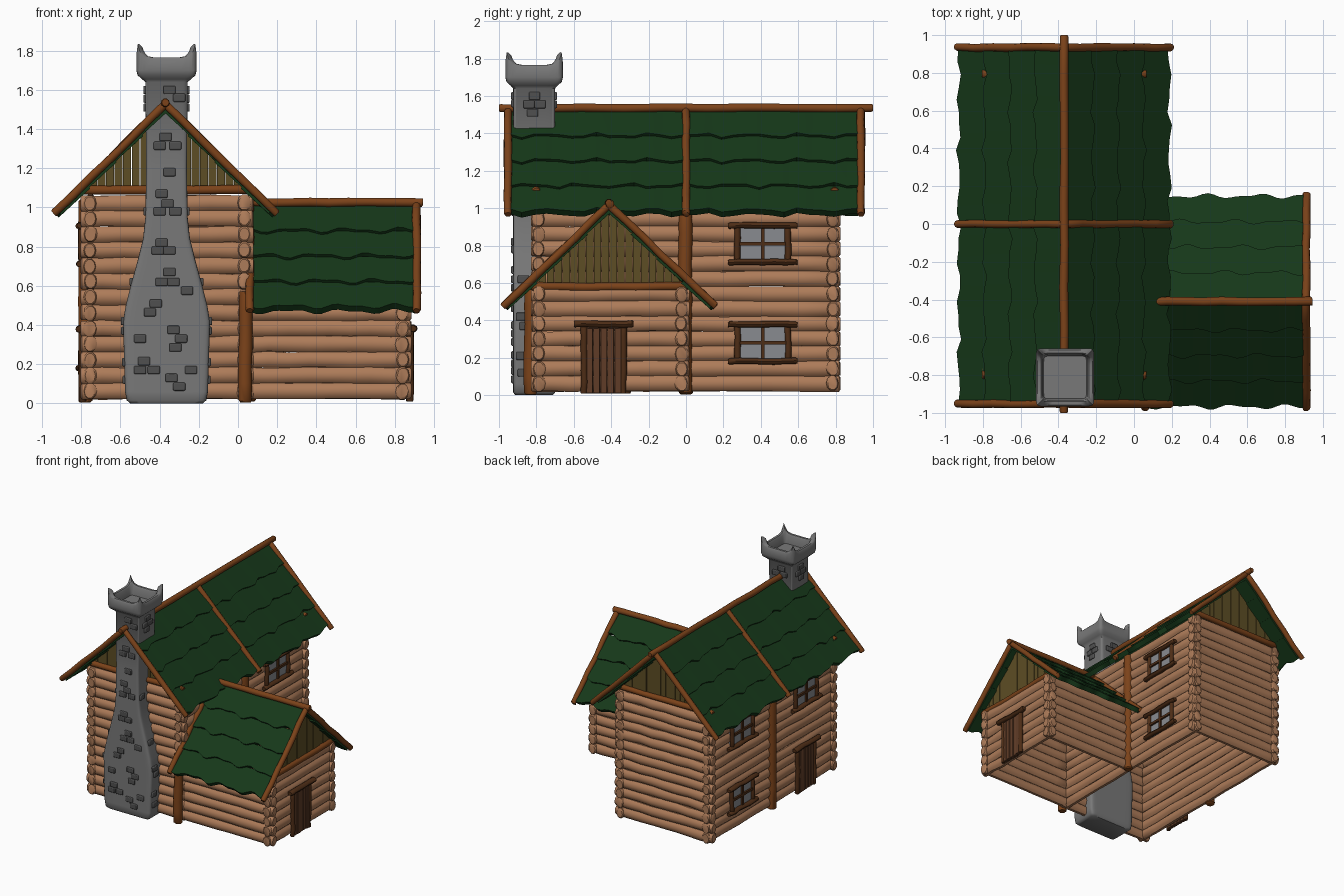
import bpy, bmesh, math, random
from mathutils import Vector, Matrix

if "Cube" in bpy.data.objects:
    bpy.data.objects.remove(bpy.data.objects["Cube"])

random.seed(4)
LOG, BEAM, TRIM = (0.42, 0.20, 0.10), (0.20, 0.055, 0.01), (0.075, 0.026, 0.008)
ROOF, GABLE, DOOR = (0.008, 0.04, 0.01), (0.11, 0.075, 0.018), (0.115, 0.045, 0.02)
STONE, BRICK, GLASS = (0.19, 0.19, 0.19), (0.08, 0.08, 0.08), (0.25, 0.26, 0.28)
mats = {}


def finish(bm, name, color, angle=40, bevel=0):
    bmesh.ops.recalc_face_normals(bm, faces=bm.faces)
    me = bpy.data.meshes.new(name)
    for f in bm.faces:
        f.smooth = True
    bm.to_mesh(me)
    bm.free()
    me.set_sharp_from_angle(angle=math.radians(angle))
    if color not in mats:
        mats[color] = bpy.data.materials.new("mat_%d" % len(mats))
        mats[color].diffuse_color = (*color, 1)
    me.materials.append(mats[color])
    ob = bpy.data.objects.new(name, me)
    bpy.context.collection.objects.link(ob)
    if bevel:
        m = ob.modifiers.new("bevel", 'BEVEL')
        m.width, m.segments = bevel, 2


def loft(bm, rings):
    vs = [[bm.verts.new(p) for p in r] for r in rings]
    n = len(vs[0])
    for a, b in zip(vs, vs[1:]):
        for i in range(n):
            bm.faces.new((a[i], a[(i + 1) % n], b[(i + 1) % n], b[i]))
    bm.faces.new(vs[0])
    bm.faces.new(vs[-1][::-1])


def log(bm, a, b, rh, rv=None, segs=6, wob=0.003, n=10):
    """Slightly wobbly log between two points with rounded ends."""
    a, b, rv = Vector(a), Vector(b), rv or rh
    d = (b - a).normalized()
    u = d.cross(Vector((1, 0, 0) if abs(d.z) > 0.95 else (0, 0, 1))).normalized()
    v = u.cross(d)
    e = 0.008 / (b - a).length
    ts = [0, e] + [i / segs for i in range(1, segs)] + [1 - e, 1]
    rings = []
    for t in ts:
        k = (0.8 if t in (0, 1) else 1) * random.uniform(0.94, 1.05)
        c = a.lerp(b, t) + (u + v) * random.uniform(-wob, wob)
        rings.append([c + u * rh * k * math.cos(q) + v * rv * k * math.sin(q)
                      for q in [2 * math.pi * i / n for i in range(n)]])
    loft(bm, rings)


def box(bm, c, s):
    bmesh.ops.create_cube(bm, size=1, matrix=Matrix.Translation(c) @ Matrix.Diagonal((*s, 1)))


def wall(name, a, b, count):
    bm = bmesh.new()
    for i in range(count):
        z = 0.062 + 0.08 * i
        log(bm, (*a, z), (*b, z), 0.034, 0.043, 8)
    finish(bm, name, LOG)


# log walls of the main house and the side wing (ends cross at the corners)
for nm, y in (("front", -0.79), ("back", 0.785)):
    wall("main_wall_" + nm, (-0.805, y), (0.08, y), 13)
for nm, x in (("left", -0.755), ("right", 0.03)):
    wall("main_wall_" + nm, (x, -0.83), (x, 0.825), 13)
wall("wing_wall_front", (0.05, -0.785), (0.885, -0.785), 7)
wall("wing_wall_back", (0.05, -0.025), (0.885, -0.025), 7)
wall("wing_wall_end", (0.84, -0.83), (0.84, 0.02), 7)


def roof(name, P, v0, v1, apex, half, drop, ridge, barges, gables, base, gw):
    """P maps (across, along ridge, height) to world space."""
    slope = drop / half
    # shingle courses with wavy lower edges
    bm = bmesh.new()
    N = 28
    for sg in (-1, 1):
        nrm = Vector((sg * slope, 1)).normalized()
        for k in range(4):
            ph = random.uniform(0, 6)
            rings = []
            for i in range(N + 1):
                v = v0 + (v1 - v0) * i / N
                w = 0.009 * math.sin(v * 23 + ph) + 0.006 * math.sin(v * 41 + 2 * ph)
                s0, s1 = k / 4, (k + 1) / 4 + 0.012 + w / half
                ring = []
                for s, h in ((s0, 0), (s1, 0.017), (s1, -0.022), (s0, -0.03)):
                    ring.append(P(sg * half * s + nrm.x * h, v, apex - drop * s + nrm.y * h))
                rings.append(ring)
            loft(bm, rings)
    finish(bm, name + "_roof_shingles", ROOF, 35)
    # ridge pole and sloping barge logs
    bm = bmesh.new()
    log(bm, P(0, ridge[0], apex + 0.016), P(0, ridge[1], apex + 0.016), 0.023, segs=9)
    for v in barges:
        for sg in (-1, 1):
            log(bm, P(-sg * 0.012, v, apex + 0.02), P(sg * (half + 0.03), v, apex - drop - 0.018), 0.021)
    finish(bm, name + "_roof_poles", BEAM)
    # plank gables with a tie beam below
    bm, bb = bmesh.new(), bmesh.new()
    n = 20
    for v, out in gables:
        for i in range(n):
            a, b = [gw * (2 * j / n - 1) for j in (i, i + 1)]
            o = v + out * random.uniform(0, 0.007)
            a, b = a + 0.0015, b - 0.0015
            za, zb = [max(base + 0.005, apex - 0.02 - abs(t) * slope) for t in (a, b)]
            loft(bm, [[P(a, q, base), P(b, q, base), P(b, q, zb), P(a, q, za)]
                      for q in (o, v - out * 0.03)])
        log(bb, P(-gw, v + out * 0.005, base), P(gw, v + out * 0.005, base), 0.024)
    finish(bm, name + "_gable_planks", GABLE)
    finish(bb, name + "_tie_beams", BEAM)


roof("main", lambda u, v, z: Vector((-0.37 + u, v, z)), -0.945, 0.925, 1.52, 0.54, 0.535,
     (-1.0, 1.0), (-0.953, 0.0, 0.935), ((-0.795, -1), (0.79, 1)), 1.09, 0.435)
roof("wing", lambda u, v, z: Vector((v, -0.41 + u, z)), 0.06, 0.905, 1.01, 0.54, 0.52,
     (0.08, 0.945), (0.06, 0.912), ((0.85, 1),), 0.58, 0.42)

# upright posts
bm = bmesh.new()
log(bm, (0.038, -0.83, 0.005), (0.038, -0.83, 0.57), 0.036)
log(bm, (0.055, -0.005, 0.01), (0.055, -0.005, 1.04), 0.037)
log(bm, (-0.78, 0.0, 0.005), (-0.78, 0.0, 1.04), 0.037)
finish(bm, "corner_posts", BEAM)


def window(name, x, sg, y, z):
    bm = bmesh.new()
    for s in (-1, 1):
        log(bm, (x + sg * 0.015, y - 0.185, z + s * 0.098), (x + sg * 0.015, y + 0.185, z + s * 0.098), 0.022, 0.017)
        log(bm, (x + sg * 0.008, y + s * 0.135, z - 0.1), (x + sg * 0.008, y + s * 0.135, z + 0.1), 0.017, segs=3)
    box(bm, (x + sg * 0.008, y, z), (0.022, 0.02, 0.19))
    box(bm, (x + sg * 0.008, y, z), (0.022, 0.26, 0.02))
    finish(bm, name + "_frame", TRIM)
    bm = bmesh.new()
    box(bm, (x - sg * 0.008, y, z), (0.025, 0.26, 0.19))
    finish(bm, name + "_glass", GLASS)


def door(name, x, sg, y):
    bm = bmesh.new()
    for i in range(5):
        box(bm, (x + sg * random.uniform(-0.003, 0.003), y + (i - 2) * 0.038, 0.185), (0.03, 0.035, 0.35))
    finish(bm, name + "_planks", DOOR, bevel=0.004)
    bm = bmesh.new()
    log(bm, (x + sg * 0.015, y - 0.16, 0.38), (x + sg * 0.015, y + 0.16, 0.38), 0.024, 0.019)
    for s in (-1, 1):
        log(bm, (x + sg * 0.005, y + s * 0.105, 0.008), (x + sg * 0.005, y + s * 0.105, 0.38), 0.018)
    finish(bm, name + "_frame", TRIM)


for nm, x, sg, y, z in (("right_upper_window", 0.064, 1, 0.41, 0.81), ("right_lower_window", 0.064, 1, 0.41, 0.28),
                        ("left_upper_window", -0.79, -1, 0.41, 0.81), ("left_lower_window", -0.79, -1, 0.41, 0.28),
                        ("left_front_window", -0.79, -1, -0.42, 0.81)):
    window(nm, x, sg, y, z)
door("wing_door", 0.875, 1, -0.44)
door("left_door", -0.79, -1, -0.42)

# chimney: rounded-square rings, rim raised into corner horns
CX, CY = -0.365, -0.812
T = (-1, -0.92, -0.84, -0.74, -0.5, 0, 0.5, 0.74, 0.84, 0.92)


def ring(hx, hy, z, horn=0):
    pts = []
    for k in range(4):
        for t in T:
            x, y = ((t, -1), (1, t), (-t, 1), (-1, -t))[k]
            r = (abs(x) ** 14 + abs(y) ** 14) ** (1 / 14)
            up = horn * max(0, (abs(t) - 0.6) / 0.4) ** 2
            pts.append((CX + hx * x / r, CY + hy * y / r, z + up))
    return pts


PROFILE = ((0.0, 0.185), (0.015, 0.203), (0.06, 0.212), (0.42, 0.222), (0.5, 0.208), (0.6, 0.183),
           (0.72, 0.15), (0.84, 0.12), (0.95, 0.108), (1.2, 0.104), (1.64, 0.108))
bm = bmesh.new()
rings = [ring(w, 0.10 if z == 0 else 0.112, z) for z, w in PROFILE]
rings += [ring(0.125, 0.125, 1.655), ring(0.148, 0.148, 1.675), ring(0.154, 0.154, 1.70)]
rings += [ring(0.154, 0.154, 1.755, 0.078), ring(0.146, 0.146, 1.766, 0.068),
          ring(0.128, 0.128, 1.766, 0.05), ring(0.12, 0.12, 1.755, 0.03), ring(0.113, 0.113, 1.69)]
loft(bm, rings)
finish(bm, "chimney", STONE, 50)


def half_width(z):
    for (z0, w0), (z1, w1) in zip(PROFILE, PROFILE[1:]):
        if z <= z1:
            return w0 + (w1 - w0) * (z - z0) / (z1 - z0)


# stones set into the chimney: front, both sides and the back of the stack
bm = bmesh.new()
FRONT = ((-.35, 1.6), (-.30, 1.56), (-.37, 1.36), (-.40, 1.315), (-.32, 1.315), (-.35, 1.18), (-.39, 1.07),
         (-.36, 1.02), (-.40, .98), (-.32, .98), (-.39, .82), (-.41, .78), (-.35, .78), (-.35, .67), (-.39, .62),
         (-.33, .62), (-.26, .575), (-.42, .51), (-.45, .465), (-.33, .375), (-.50, .33), (-.29, .33),
         (-.32, .285), (-.48, .215), (-.50, .17), (-.43, .17), (-.24, .17), (-.34, .13), (-.30, .085))
for x, z in FRONT:
    box(bm, (x, CY - 0.112, z), (0.062, 0.022, 0.042))
for sg in (-1, 1):
    for y, z in ((-.81, 1.6), (-.84, 1.555), (-.78, 1.555), (-.82, 1.51), (-.88, .98), (-.87, .62),
                 (-.88, .42), (-.86, .37), (-.88, .21), (-.87, .12)):
        box(bm, (CX + sg * half_width(z), y, z), (0.022, 0.06, 0.042))
for x, z in ((-.38, 1.6), (-.33, 1.555), (-.40, 1.555)):
    box(bm, (x, CY + 0.112, z), (0.062, 0.022, 0.042))
finish(bm, "chimney_stones", BRICK, bevel=0.006)

for m in bpy.data.materials:
    if m.users and not m.is_grease_pencil:
        m.use_nodes = True
        m.node_tree.nodes["Principled BSDF"].inputs["Base Color"].default_value = m.diffuse_color
